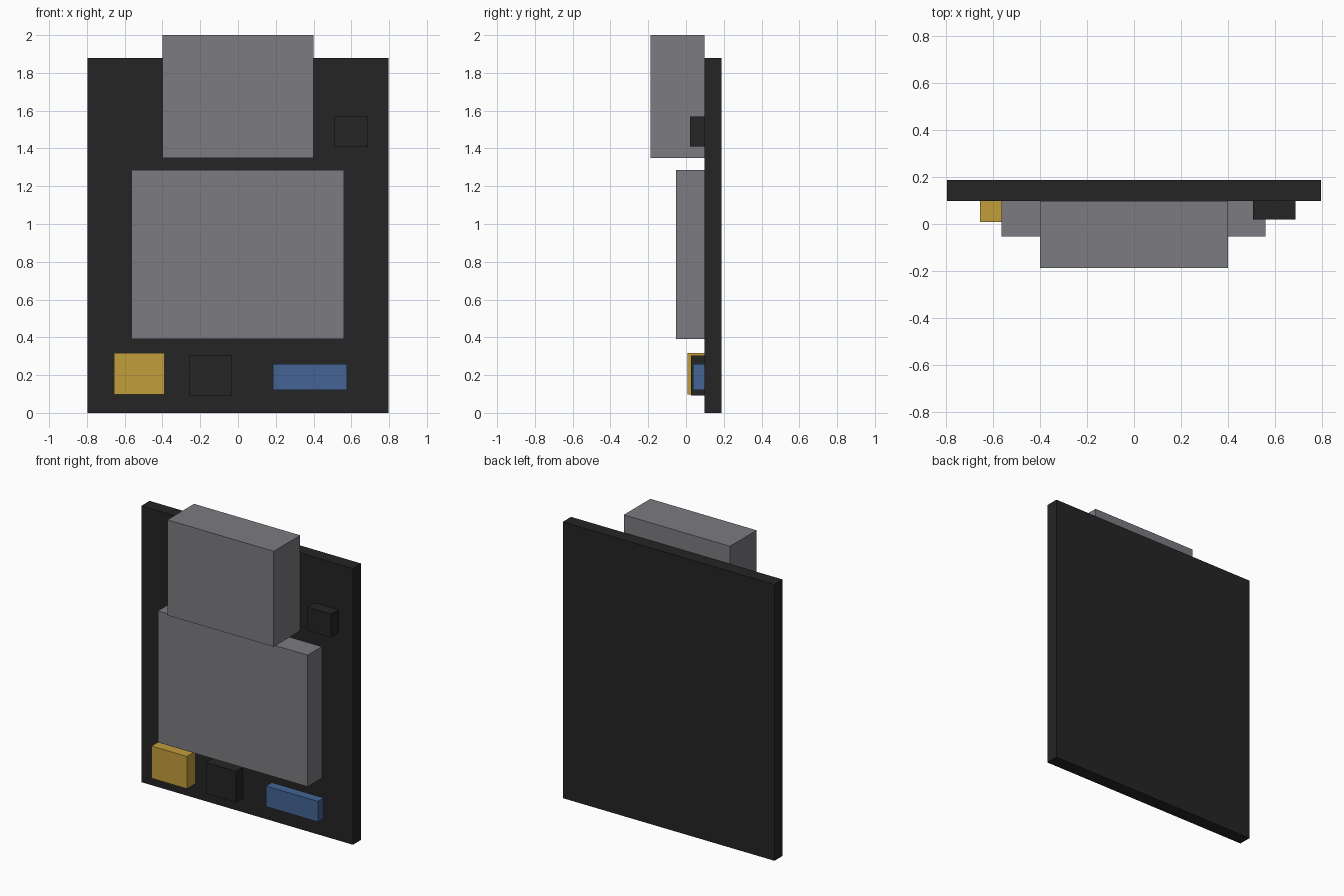
import bpy

cube = bpy.data.objects.get("Cube")
if cube:
    bpy.data.objects.remove(cube, do_unlink=True)


def make_material(name, rgb):
    mat = bpy.data.materials.new(name)
    mat.use_nodes = True
    mat.diffuse_color = (*rgb, 1)
    bsdf = next(n for n in mat.node_tree.nodes if n.type == 'BSDF_PRINCIPLED')
    bsdf.inputs["Base Color"].default_value = (*rgb, 1)
    return mat


BLACK = make_material("matte black", (0.0178, 0.0178, 0.0178))
GREY = make_material("metal grey", (0.20, 0.20, 0.22))
YELLOW = make_material("amber yellow", (0.54, 0.34, 0.045))
BLUE = make_material("steel blue", (0.058, 0.127, 0.296))

BOARD_FRONT, BOARD_BACK = 0.098, 0.187


def box(name, mat, x, z, front, back=BOARD_FRONT):
    """Box spanning the x and z ranges, from its front to its back in y."""
    bpy.ops.mesh.primitive_cube_add(size=1)
    obj = bpy.context.object
    obj.name = obj.data.name = name
    spans = (x, (front, back), z)
    for v in obj.data.vertices:
        v.co = [lo + (c + 0.5) * (hi - lo) for c, (lo, hi) in zip(v.co, spans)]
    obj.data.materials.append(mat)
    return obj


# Circuit board
box("board", BLACK, (-0.797, 0.797), (0, 1.88), BOARD_FRONT, BOARD_BACK)

# Large metal housings
box("top_connector", GREY, (-0.40, 0.40), (1.35, 2.0), -0.187)
box("main_shield", GREY, (-0.565, 0.562), (0.39, 1.285), -0.053)

# Small components
box("upper_chip", BLACK, (0.508, 0.688), (1.41, 1.57), 0.02)
box("yellow_capacitor", YELLOW, (-0.656, -0.39), (0.098, 0.318), 0.008)
box("lower_chip", BLACK, (-0.26, -0.032), (0.093, 0.305), 0.026)
box("blue_component", BLUE, (0.185, 0.577), (0.12, 0.26), 0.036)
